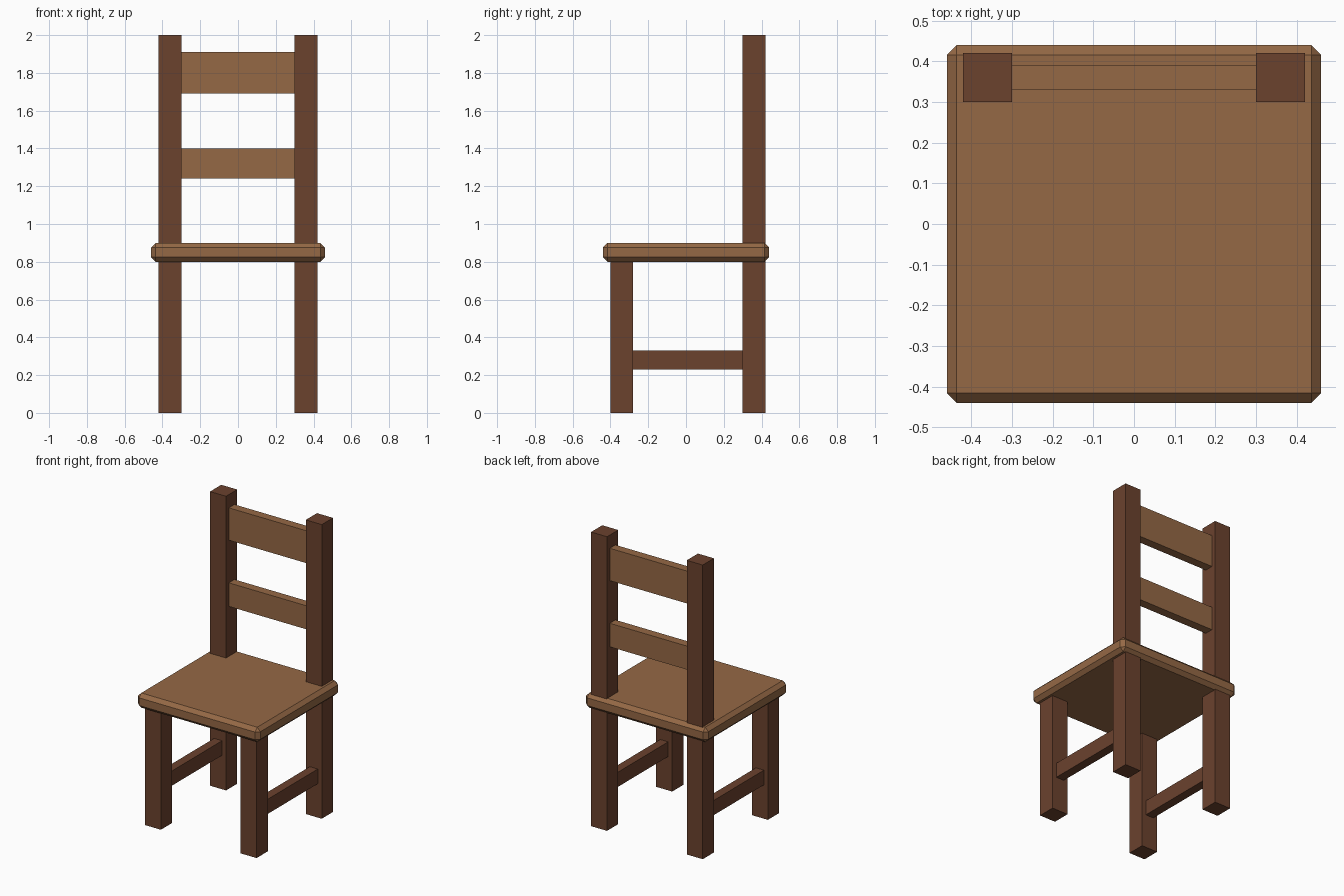
import bpy

if "Cube" in bpy.data.objects:
    bpy.data.objects.remove(bpy.data.objects["Cube"])


def make_material(name, color):
    mat = bpy.data.materials.new(name)
    mat.diffuse_color = (*color, 1.0)
    mat.use_nodes = True
    mat.node_tree.nodes["Principled BSDF"].inputs["Base Color"].default_value = mat.diffuse_color
    return mat


light_wood = make_material("light_wood", (0.30, 0.14, 0.06))
dark_wood = make_material("dark_wood", (0.147, 0.054, 0.027))


def box(name, xs, ys, zs, mat):
    """Box spanning the given (min, max) ranges."""
    spans = (xs, ys, zs)
    bpy.ops.mesh.primitive_cube_add(size=1, location=[(a + b) / 2 for a, b in spans])
    obj = bpy.context.object
    obj.name = name
    obj.scale = [b - a for a, b in spans]
    bpy.ops.object.transform_apply(location=False, rotation=False, scale=True)
    obj.data.materials.append(mat)
    return obj


# Seat board with chamfered edges
seat = box("seat", (-0.46, 0.46), (-0.44, 0.44), (0.80, 0.90), light_wood)
bevel = seat.modifiers.new("chamfer", 'BEVEL')
bevel.width = 0.024
bevel.segments = 1

# Legs, back posts and side stretchers, mirrored left and right
for side, label in ((-1, "left"), (1, "right")):
    leg_x = sorted((side * 0.30, side * 0.42))
    rail_x = sorted((side * 0.33, side * 0.39))
    box(f"front_leg_{label}", leg_x, (-0.40, -0.28), (0.0, 0.81), dark_wood)
    box(f"back_post_{label}", leg_x, (0.30, 0.42), (0.0, 2.0), dark_wood)
    box(f"side_stretcher_{label}", rail_x, (-0.28, 0.30), (0.23, 0.33), dark_wood)

# Back slats between the posts
box("lower_back_slat", (-0.30, 0.30), (0.33, 0.39), (1.24, 1.40), light_wood)
box("upper_back_slat", (-0.30, 0.30), (0.33, 0.39), (1.69, 1.91), light_wood)
